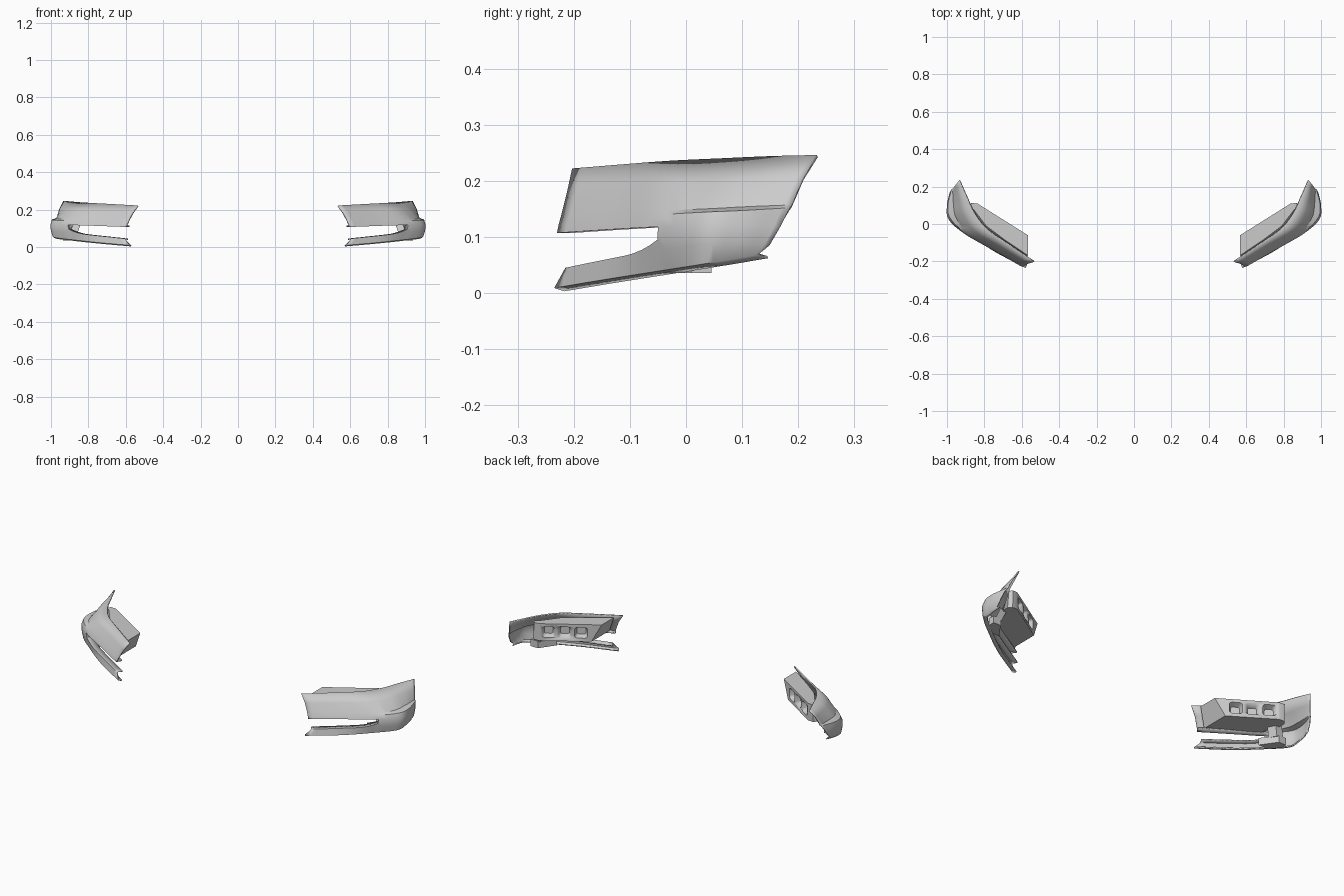
import bpy, bmesh, math
from mathutils import Vector

if "Cube" in bpy.data.objects:
    bpy.data.objects.remove(bpy.data.objects["Cube"])

N = 6            # columns between key stations
SLOT = 2 * N     # column where the slot ends


def spline(pts, n):
    """Catmull-Rom row through key points."""
    p = [Vector(q) for q in pts]
    p = [2 * p[0] - p[1]] + p + [2 * p[-1] - p[-2]]
    out = []
    for i in range(1, len(p) - 2):
        a, b, c, d = p[i - 1:i + 3]
        for k in range(n):
            t = k / n
            out.append(0.5 * (2 * b + (c - a) * t + (2 * a - 5 * b + 4 * c - d) * t * t
                              + (3 * b - a - 3 * c + d) * t ** 3))
    return out + [p[-2]]


def finish(bm, name, angle=30):
    me = bpy.data.meshes.new(name)
    bm.to_mesh(me)
    bm.free()
    ob = bpy.data.objects.new(name, me)
    bpy.context.collection.objects.link(ob)
    bpy.ops.object.select_all(action='DESELECT')
    ob.select_set(True)
    bpy.context.view_layer.objects.active = ob
    bpy.ops.object.shade_smooth_by_angle(angle=math.radians(angle))
    return ob


def mirror(ob):
    m = ob.modifiers.new("mirror", 'MIRROR')
    m.use_mirror_merge = False


def loft(lower, upper):
    """Closed solid between two rings of equal length."""
    bm = bmesh.new()
    a = [bm.verts.new(p) for p in lower]
    b = [bm.verts.new(p) for p in upper]
    n = len(a)
    for i in range(n):
        j = (i + 1) % n
        bm.faces.new((a[i], a[j], b[j], b[i]))
    bm.faces.new(a[::-1])
    bm.faces.new(b)
    bmesh.ops.recalc_face_normals(bm, faces=bm.faces)
    return bm


# Bumper corner skin: rows from top edge to bottom edge, front end to rear end
rows = [
    [(.535, -.203, .222), (.68, -.105, .230), (.79, -.025, .236), (.855, .06, .240), (.897, .15, .244), (.935, .233, .246)],
    [(.565, -.212, .180), (.72, -.118, .187), (.85, -.040, .195), (.912, .045, .200), (.938, .13, .205), (.955, .208, .205)],
    [(.585, -.222, .140), (.742, -.13, .145), (.89, -.046, .147), (.952, .035, .150), (.966, .11, .154), (.970, .188, .157)],
    [(.593, -.227, .122), (.75, -.136, .129), (.90, -.048, .139), (.982, .030, .144), (.995, .10, .147), (.976, .185, .152)],
    [(.597, -.230, .107), (.755, -.14, .113), (.91, -.050, .118), (.992, .026, .120), (1.0, .10, .123), (.986, .168, .118)],
    [(.605, -.215, .045), (.755, -.137, .061), (.905, -.051, .077), (.990, .025, .085), (1.0, .09, .090), (.990, .149, .085)],
    [(.580, -.235, .009), (.75, -.145, .024), (.89, -.050, .039), (.978, .020, .050), (.990, .075, .059), (.986, .128, .068)],
]
grid = [spline(r, N) for r in rows]
for k in range(4):                       # rounded lower corner of the slot
    grid[5][SLOT - k].z += 0.018 * (1 - k / 4) ** 2
inward = Vector((-.018, .028, 0))
grid.append([p + Vector((-.008, .018, -.006)) for p in grid[6]])   # lower lip
bm = bmesh.new()
V = [[bm.verts.new(p) for p in r] for r in grid]
up = [bm.verts.new(p + inward) for p in grid[4][:SLOT + 1]]
dn = [bm.verts.new(p + inward) for p in grid[5][:SLOT + 1]]


def strip(a, b, start, end):
    for c in range(start, end):
        bm.faces.new((a[c], b[c], b[c + 1], a[c + 1]))


for r in range(len(V) - 1):
    strip(V[r], V[r + 1], SLOT if r == 4 else 0, len(V[0]) - 1)
# slot returns
strip(V[4], up, 0, SLOT)
strip(dn, V[5], 0, SLOT)
bm.faces.new((up[SLOT], dn[SLOT], V[5][SLOT], V[4][SLOT]))
skin = finish(bm, "bumper_corner", 28)
s = skin.modifiers.new("thickness", 'SOLIDIFY')
s.thickness = 0.007
s.offset = -1
mirror(skin)

# Energy absorber block behind the upper bar
top = [(.567, -.06), (.567, -.168), (.69, -.085), (.79, -.010), (.855, .075), (.880, .095), (.868, .112), (.838, .110)]
low = [(.612, -.033), (.612, -.195), (.74, -.115), (.85, -.045), (.885, .055), (.886, .092), (.870, .112), (.838, .110)]
block = finish(loft([(x, y, .117) for x, y in low], [(x, y, .213) for x, y in top]), "absorber_block")

# Three tapered rounded pockets in the back of the block
along = Vector((.271, .17, 0)).normalized()
out = Vector((-along.y, along.x, 0))


def rounded(center, w, h, r):
    pts = []
    for i, (sx, sz) in enumerate([(1, 1), (-1, 1), (-1, -1), (1, -1)]):
        for k in range(4):
            a = math.radians(90 * i + 30 * k)
            pts.append(center + along * (sx * (w / 2 - r) + r * math.cos(a))
                       + Vector((0, 0, sz * (h / 2 - r) + r * math.sin(a))))
    return pts


for i in range(3):
    mid = Vector((.567, -.06, .166)) + along * (.105 + .083 * i)
    cut = finish(loft(rounded(mid - out * .03, .045, .040, .010),
                      rounded(mid + out * .01, .074, .068, .016)), "pocket_cutter")
    b = block.modifiers.new("pocket", 'BOOLEAN')
    b.operation = 'DIFFERENCE'
    b.solver = 'EXACT'
    b.object = cut
    cut.hide_render = True
    cut.hide_set(True)
mirror(block)

# Mounting bracket behind the lower corner
foot = [(.83, -.040), (.89, -.040), (.935, .010), (.935, .045), (.89, .045)]
bracket = finish(loft([(x, y, .036) for x, y in foot], [(x, y, .075) for x, y in foot]), "lower_bracket")
mirror(bracket)
# Stay joining the bracket to the block
stay = [(.86, .0), (.90, .0), (.92, .04), (.88, .04)]
mirror(finish(loft([(x, y, .07) for x, y in stay], [(x - .02, y + .015, .125) for x, y in stay]), "bracket_stay"))
